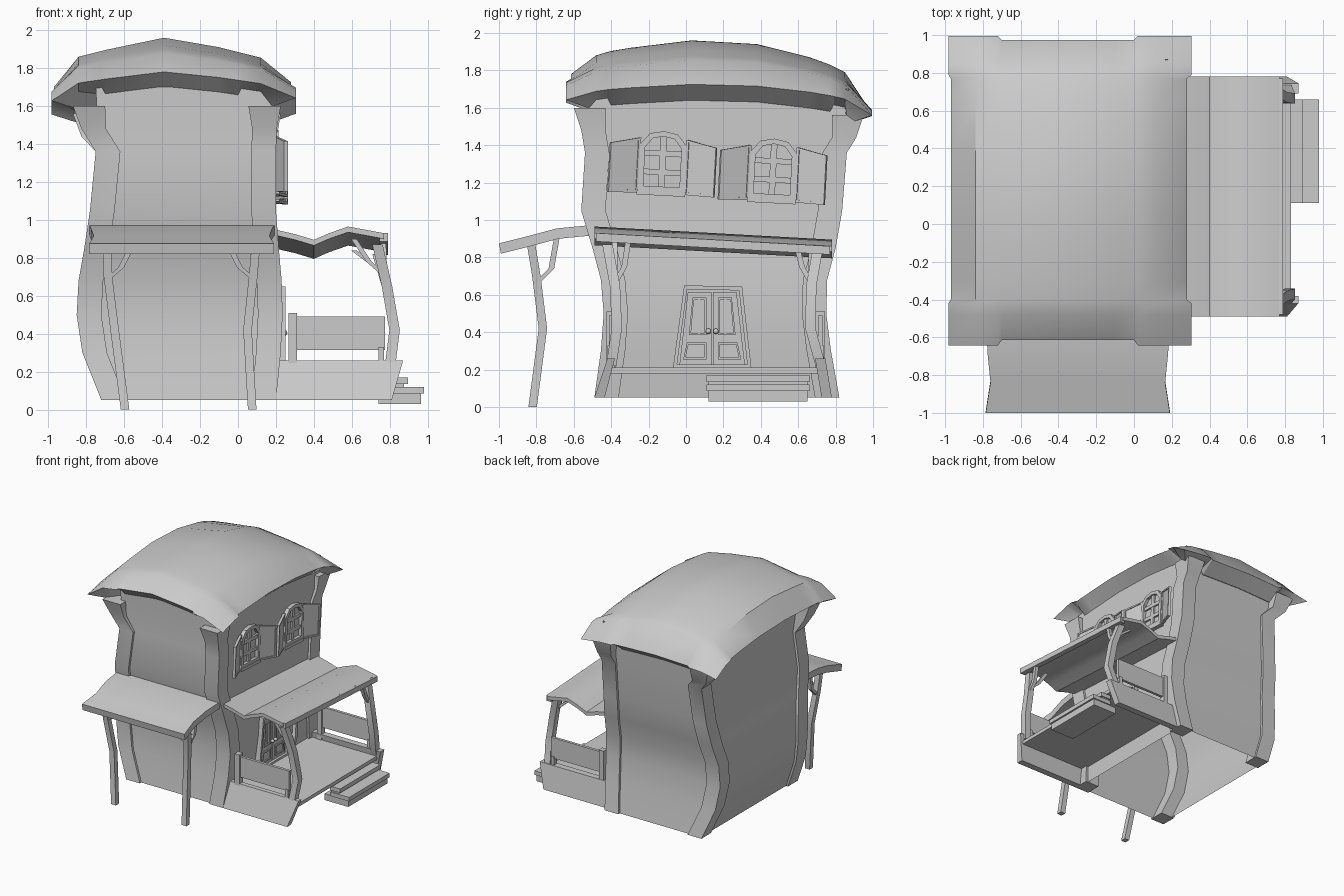
import bpy
import bmesh
from math import radians
from mathutils import Matrix, Vector

old = bpy.data.objects.get("Cube")
if old:
    bpy.data.objects.remove(old)
made = []


def finish(name, bm):
    bmesh.ops.recalc_face_normals(bm, faces=bm.faces)
    mesh = bpy.data.meshes.new(name)
    bm.to_mesh(mesh)
    bm.free()
    obj = bpy.data.objects.new(name, mesh)
    bpy.context.collection.objects.link(obj)
    made.append(obj)
    return obj


def loft(name, rings, matrix=None, closed=False, caps=True):
    """Skin equal-length rings; cap the ends, or join last ring to first."""
    bm = bmesh.new()
    rows = [[bm.verts.new(matrix @ Vector(p) if matrix else p) for p in r] for r in rings]
    pairs = list(zip(rows, rows[1:])) + ([(rows[-1], rows[0])] if closed else [])
    for a, b in pairs:
        for i in range(len(a)):
            j = (i + 1) % len(a)
            bm.faces.new((a[i], a[j], b[j], b[i]))
    if caps and not closed:
        bm.faces.new(rows[0])
        bm.faces.new(rows[-1])
    return finish(name, bm)


def rect(x0, x1, y0, y1, z):
    return [(x0, y0, z), (x1, y0, z), (x1, y1, z), (x0, y1, z)]


def box(name, x0, x1, y0, y1, z0, z1):
    return loft(name, [rect(x0, x1, y0, y1, z) for z in (z0, z1)])


def beam(name, path, w):
    h = w / 2
    return loft(name, [rect(x - h, x + h, y - h, y + h, z) for x, y, z in path])


def plate(name, poly, d0, d1, m):
    return loft(name, [[(u, v, d) for u, v in poly] for d in (d0, d1)], m)


def frame(name, poly, border, d0, d1, m):
    """Flat ring that follows a polygon outline."""
    us, vs = [p[0] for p in poly], [p[1] for p in poly]
    cu, cv = (max(us) + min(us)) / 2, (max(vs) + min(vs)) / 2
    su = 1 - 2 * border / (max(us) - min(us))
    sv = 1 - 2 * border / (max(vs) - min(vs))
    inner = [(cu + (u - cu) * su, cv + (v - cv) * sv) for u, v in poly]
    rings = [[(u, v, d) for u, v in ring] for ring, d in
             ((poly, d0), (poly, d1), (inner, d1), (inner, d0))]
    return loft(name, rings, m, closed=True)


# Swaying body, open underneath: z, x min, x max, y min, y max
levels = [(.05, -.72, .20, -.49, .82), (.3, -.82, .225, -.455, .775),
          (.5, -.85, .235, -.44, .75), (.68, -.84, .23, -.455, .755),
          (.85, -.81, .215, -.50, .80), (1.05, -.78, .20, -.56, .835),
          (1.36, -.75, .20, -.54, .86)]
t = .02
walls = [rect(a + t, b - t, c + t, d - t, z) for z, a, b, c, d in levels]
walls.append(rect(-.75, .18, -.53, .87, 1.7))
loft("house_walls", walls, caps=False)

# Corner posts that lean out under the eaves
flare = [(1.48, -.825, .205, -.56, .91), (1.6, -.87, .225, -.60, .95)]
for sx in (0, 1):
    for sy in (0, 1):
        rings = []
        for z, a, b, c, d in levels + flare:
            w = .17 if z == 1.6 else .13
            x, y = (a, b)[sx], (c, d)[sy]
            xi, yi = x + (w, -w)[sx], y + (w, -w)[sy]
            drop = .04 if sy and z > 1.4 else 0
            rings.append(rect(min(x, xi), max(x, xi), min(y, yi), max(y, yi), z - drop))
        loft(("front", "back")[sy] + "_corner_post_" + ("right", "left")[sx], rings)

# Domed roof with stepped corners: (position, fall from the crown)
fall_x = [(-.97, .26), (-.84, .10), (-.72, .07), (-.70, .065), (-.39, 0), (-.1, .05),
          (0, .075), (.02, .08), (.12, .105), (.28, .235)]
fall_y = [(-.615, .18), (-.48, .08), (-.42, .062), (-.40, .057), (-.3, .04), (.03, 0), (.38, .02),
          (.66, .09), (.77, .13), (.79, .14), (.85, .17), (.975, .36)]
bm = bmesh.new()
nx, ny = len(fall_x), len(fall_y)
grid = []
for i, (x, f) in enumerate(fall_x):
    col = []
    for j, (y, g) in enumerate(fall_y):
        px, py = x, y
        if i < 3 or i > 6:
            py += {0: -.027, ny - 1: .02}.get(j, 0)
        if j < 3 or j > 8:
            px += {0: -.012, nx - 1: .025}.get(i, 0)
        col.append(bm.verts.new((px, py, 1.96 - f - g + 2.3 * f * g)))
    grid.append(col)
for i in range(nx - 1):
    for j in range(ny - 1):
        bm.faces.new((grid[i][j], grid[i + 1][j], grid[i + 1][j + 1], grid[i][j + 1]))
rim = ([grid[i][0] for i in range(nx)] + [grid[-1][j] for j in range(1, ny)]
       + [grid[i][-1] for i in range(nx - 2, -1, -1)] + [grid[0][j] for j in range(ny - 2, 0, -1)])
soffit = []
for v in rim:
    x, y, z = v.co
    at_corner = not -.71 < x < .01 and not -.41 < y < .78
    soffit.append(bm.verts.new((min(max(x, -.84), .18), min(max(y, -.52), .86),
                                z - (.045 if at_corner else .085))))
hub = bm.verts.new((-.35, .17, 1.62))
for k in range(len(rim)):
    n = (k + 1) % len(rim)
    bm.faces.new((rim[k], rim[n], soffit[n], soffit[k]))
    bm.faces.new((soffit[k], soffit[n], hub))
bmesh.ops.remove_doubles(bm, verts=bm.verts, dist=.0005)
finish("roof", bm)

# Front awning with its legs and braces
loft("front_awning", [[(a, y, z), (b, y, z), (b, y + .01, z - .055), (a, y + .01, z - .055)]
                      for y, z, a, b in ((-1, .875, -.785, .19), (-.84, .915, -.76, .165),
                                         (-.69, .955, -.775, .18), (-.48, .975, -.785, .195))])
for side, xs, s in (("right", (-.595, -.65, -.685, -.69), 1), ("left", (.075, .05, .08, .095), -1)):
    beam("awning_leg_" + side, list(zip(xs, (-.82, -.765, -.8, -.83), (0, .42, .7, .88))), .045)
    x = xs[2]
    beam("awning_cross_brace_" + side,
         [(x, -.8, .69), (x + s * .07, -.81, .75), (x + s * .13, -.82, .87)], .03)
    beam("awning_wall_brace_" + side, [(x, -.8, .66), (x, -.72, .74), (x, -.69, .91)], .03)

# Wavy porch canopy, lower toward the back, with a beam along its edge
profile = [(.17, .955), (.3, .925), (.4, .895), (.48, .93), (.58, .965), (.77, .93)]
loft("porch_canopy", [[(x, -.49, z), (x, .78, z - .07), (x, .78, z - .1), (x, -.49, z - .03)]
                      for x, z in profile])
loft("porch_canopy_beam", [[(.745, y, z), (.79, y, z), (.79, y, z + .045), (.745, y, z + .045)]
                           for y, z in ((-.48, .885), (.77, .815))])

# Porch floor, skirts, rails and posts
box("porch_floor", .18, .83, -.43, .74, .18, .21)
for place, lo, li, ho, hi in (("front", -.49, -.435, -.42, -.38), ("back", .78, .725, .745, .69)):
    loft("porch_skirt_" + place, [[(a, lo, .05), (a, li, .05), (b, hi, .26), (b, ho, .26)]
                                  for a, b in ((.18, .18), (.81, .87))])
    y = (ho + hi) / 2
    box("porch_rail_" + place, .28, .775, y - .012, y + .012, .315, .49)
    box("rail_post_inner_" + place, .265, .31, y - .025, y + .025, .2, .51)
    box("rail_post_outer_" + place, .74, .77, y - .02, y + .02, .2, .33)
for place, ys, tops, s in (("front", (-.40, -.37, -.38, -.42), (.87, .88, .9), 1),
                           ("back", (.72, .665, .67, .7), (.82, .83, .84), -1)):
    beam("porch_post_" + place,
         list(zip((.80, .825, .785, .735), ys, (.22, .42, .65, tops[0]))), .055)
    y = ys[2]
    beam("post_long_brace_" + place,
         [(.775, y, .66), (.77, y + s * .05, .75), (.765, y + s * .07, tops[1])], .03)
    beam("post_cross_brace_" + place,
         [(.77, y, .71), (.69, y, .78), (.61, y, tops[2])], .03)

# Porch steps
box("upper_step_tread", .80, .895, .11, .66, .135, .17)
box("upper_step_riser", .80, .875, .12, .65, .05, .135)
box("lower_step_tread", .80, .98, .11, .66, .085, .12)
box("lower_step_riser", .74, .965, .12, .65, .03, .085)

# Wall fittings use local axes: u along the wall, v up, depth outward
wall_axes = Matrix(((0, 0, 1, 0), (1, 0, 0, 0), (0, 1, 0, 0), (0, 0, 0, 1)))

# Upper windows with open shutters
arch = [(-.125, -.16), (.125, -.16), (.125, .09), (.075, .15), (0, .165), (-.075, .15), (-.125, .09)]
shutter = [(0, -.17), (.17, -.175), (.17, .09), (0, .125)]
sill = [(-.13, -.18), (.13, -.18), (.13, -.155), (-.13, -.155)]
for n, (y, z) in (("front", (-.125, 1.31)), ("back", (.465, 1.27))):
    place = Matrix.Translation((.178, y, z)) @ Matrix.Rotation(radians(-3), 4, 'X')
    m = place @ wall_axes
    plate(n + "_window_glass", arch, -.01, .008, m)
    frame(n + "_window_frame", arch, .028, -.01, .035, m)
    plate(n + "_window_sill", sill, -.01, .04, m)
    bars = [(-.017, .017, -.15, .15)] + [(-.11, .11, v - .015, v + .015) for v in (-.055, .045)]
    for k, (a, b, c, d) in enumerate(bars):
        plate(f"{n}_window_bar_{k}", [(a, c), (b, c), (b, d), (a, d)], 0, .022 + k * .001, m)
    for s in (-1, 1):
        hinge = place @ Matrix.Translation((.014, s * .125, 0))
        sm = hinge @ Matrix.Rotation(radians(-20 * s), 4, 'Z') @ wall_axes
        leaf = [(s * u, v) for u, v in shutter]
        label = n + "_window_shutter_" + ("front" if s < 0 else "back")
        plate(label, leaf, -.008, .006, sm)
        frame(label + "_trim", leaf, .014, .004, .013, sm)

# Crooked double door
m = Matrix.Translation((.205, .14, .205)) @ wall_axes
door = [(-.21, 0), (.21, 0), (.16, .44), (-.15, .445)]
plate("door_back", door, -.02, .014, m)
frame("door_frame", door, .022, -.02, .045, m)
for s in (-1, 1):
    label = "door_leaf_" + ("front" if s < 0 else "back")
    leaf = [(s * u, v) for u, v in ((.004, .02), (.175, .02), (.13, .41), (.004, .41))]
    plate(label, leaf, 0, .024, m)
    for part, v0, v1, u1 in (("lower", .05, .14, .145), ("upper", .18, .38, .115)):
        panel = [(s * u, v) for u, v in ((.03, v0), (u1 + .01, v0), (u1 - .01, v1), (.03, v1))]
        frame(label + "_" + part + "_panel", panel, .012, .02, .034, m)
    plate(label + "_bar", [(s * .066, .19), (s * .076, .19), (s * .076, .37), (s * .066, .37)],
          .02, .03, m)
    bm = bmesh.new()
    bmesh.ops.create_uvsphere(bm, u_segments=12, v_segments=8, radius=.015,
                              matrix=m @ Matrix.Translation((s * .02, .2, .04)))
    finish(label + "_knob", bm)

# Smooth the soft curves, keep the carpentry crisp
bpy.ops.object.select_all(action='DESELECT')
for obj in made:
    obj.select_set(True)
bpy.context.view_layer.objects.active = made[0]
bpy.ops.object.shade_smooth_by_angle(angle=radians(33))
